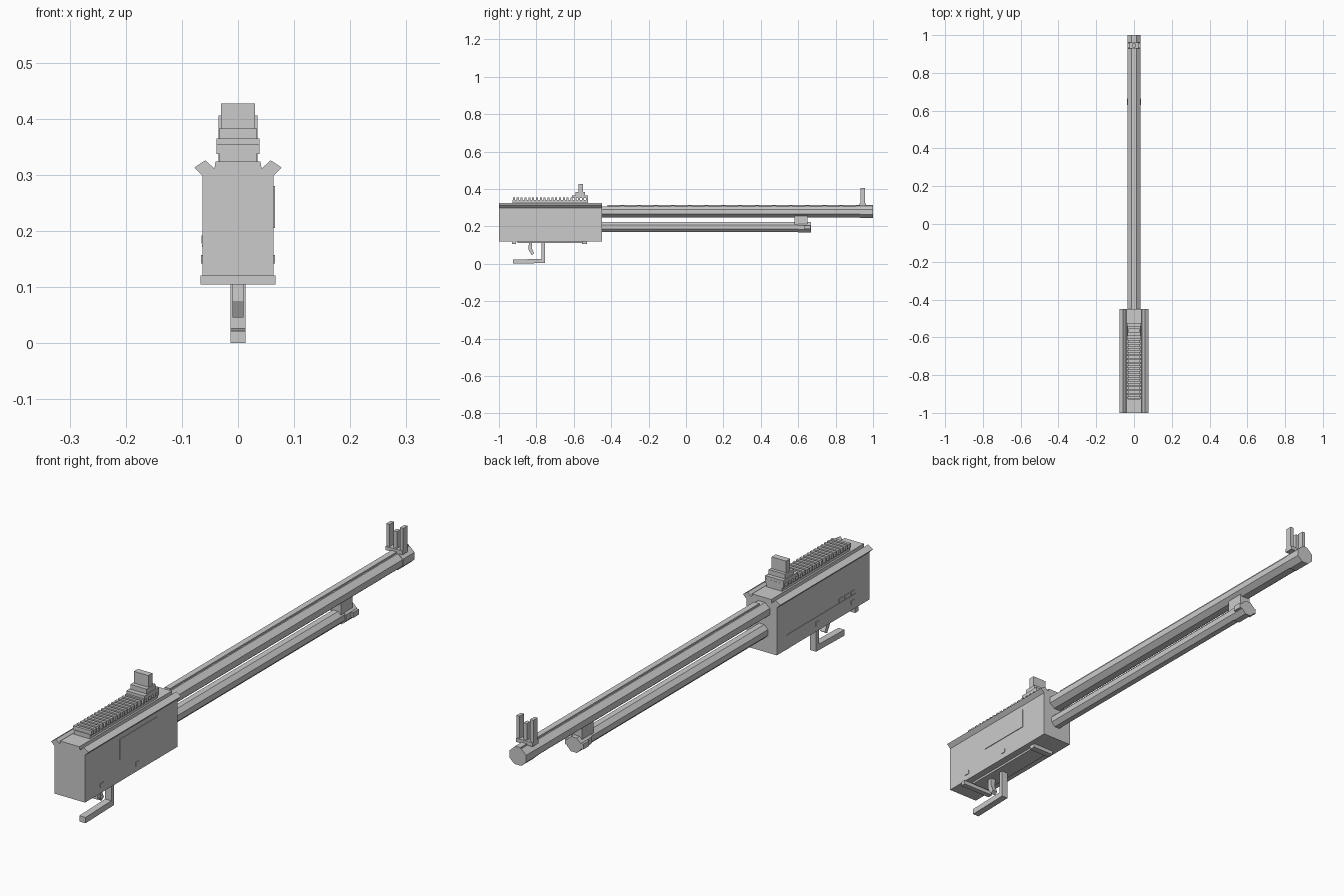
import bpy, bmesh, math
from mathutils import Matrix, Vector

if "Cube" in bpy.data.objects:
    bpy.data.objects.remove(bpy.data.objects["Cube"])

steel = bpy.data.materials.new("plain grey")
steel.diffuse_color = (0.6, 0.6, 0.6, 1)
steel.use_nodes = True
steel.node_tree.nodes["Principled BSDF"].inputs["Base Color"].default_value = steel.diffuse_color


def finish(name, bm):
    bmesh.ops.recalc_face_normals(bm, faces=bm.faces)
    me = bpy.data.meshes.new(name)
    bm.to_mesh(me)
    bm.free()
    me.materials.append(steel)
    ob = bpy.data.objects.new(name, me)
    bpy.context.collection.objects.link(ob)
    return ob


def add_box(bm, x, y, z):
    m = [Vector(((x[0] + x[1]) / 2, (y[0] + y[1]) / 2, (z[0] + z[1]) / 2)),
         (x[1] - x[0], y[1] - y[0], z[1] - z[0], 1)]
    bmesh.ops.create_cube(bm, size=1, matrix=Matrix.Translation(m[0]) @ Matrix.Diagonal(m[1]))


def boxes(name, *items):
    bm = bmesh.new()
    for x, y, z in items:
        add_box(bm, x, y, z)
    return finish(name, bm)


def extrude(name, points, start, vec, hole=None):
    # closed flat outline swept along a vector
    bm = bmesh.new()
    face = bm.faces.new([bm.verts.new(p) for p in points])
    r = bmesh.ops.extrude_face_region(bm, geom=[face])
    bmesh.ops.translate(bm, vec=vec, verts=[v for v in r["geom"] if isinstance(v, bmesh.types.BMVert)])
    bmesh.ops.translate(bm, vec=start, verts=bm.verts)
    return finish(name, bm)


def tube(name, z, rx, rz, y0, y1, n=8):
    # faceted rod along y with flats at top and sides
    k = 1 / math.cos(math.pi / n)
    pts = [(rx * k * math.cos(math.tau * (i + .5) / n), 0,
            rz * k * math.sin(math.tau * (i + .5) / n)) for i in range(n)]
    return extrude(name, pts, (0, y0, z), (0, y1 - y0, 0))


def sym(w):
    return (-w, w)


# Receiver with flared top edges
half = [(.063, .12), (.063, .298), (.078, .313), (.058, .326), (.042, .311), (.040, .324)]
outline = half + [(-x, z) for x, z in reversed(half)]
extrude("receiver", [(x, 0, z) for x, z in outline], (0, -1, 0), (0, .55, 0))

# Ejection port cover on the right, side pins, and left slide marks
boxes("ejection_port", ((.06, .0655), (-.795, -.575), (.205, .28)))
for y in (-.90, -.69):
    boxes("cross_pin", (sym(.0655), (y - .01, y + .01), (.142, .157)))
boxes("left_groove_strip", ((-.0645, -.06), (-.92, -.51), (.172, .175)))
boxes("left_marker_plates", *[((-.065, -.06), (y - .012, y + .012), (.178, .192))
                              for y in (-.90, -.865, -.83)])

# Underside
boxes("bottom_plate", (sym(.035), (-.90, -.53), (.112, .122)))
boxes("rear_cross_bar", (sym(.067), (-.93, -.91), (.105, .121)))
boxes("front_cross_bar", (sym(.045), (-.555, -.53), (.105, .121)))

# Trigger guard and trigger (side profiles)
guard = [(-.755, .115), (-.755, .004), (-.925, .0), (-.925, .022), (-.772, .026), (-.772, .115)]
extrude("trigger_guard", [(0, y, z) for y, z in guard], (-.013, 0, 0), (.026, 0, 0))
trig = [(-.822, .115), (-.825, .085), (-.812, .055), (-.825, .046), (-.842, .075), (-.840, .115)]
extrude("trigger", [(0, y, z) for y, z in trig], (-.010, 0, 0), (.020, 0, 0))

# Toothed top rail
boxes("rail_base", (sym(.033), (-.928, -.525), (.318, .340)))
teeth = 20
boxes("rail_teeth", *[(sym(.038), (y - .0055, y + .0055), (.337, .354))
                      for y in (-.920 + i * .39 / (teeth - 1) for i in range(teeth))])

# Rear sight
boxes("rear_sight",
      (sym(.038), (-.61, -.525), (.352, .365)),
      (sym(.034), (-.592, -.54), (.365, .383)),
      (sym(.030), (-.576, -.552), (.383, .427)))

# Barrel, muzzle and slotted rib
tube("barrel", .277, .034, .029, -.46, .93)
tube("muzzle", .277, .035, .032, .93, 1)
boxes("barrel_rib", (sym(.011), (-.42, 1), (.308, .313)),
      *[(sym(.010), (y, y + .07), (.300, .309)) for y in (-.42 + i * .09 for i in range(15))])

# Three-post front sight
boxes("front_sight", (sym(.035), (.928, .962), (.308, .322)),
      ((-.035, -.022), (.932, .958), (.32, .406)),
      ((.022, .035), (.932, .958), (.32, .406)),
      (sym(.007), (.935, .955), (.32, .385)))

# Magazine tube, end cap and barrel bracket
tube("magazine_tube", .196, .026, .026, -.46, .60)
tube("magazine_cap", .194, .029, .028, .60, .667)
boxes("barrel_bracket", (sym(.022), (.58, .65), (.205, .255)),
      (sym(.038), (.63, .665), (.185, .205)))
